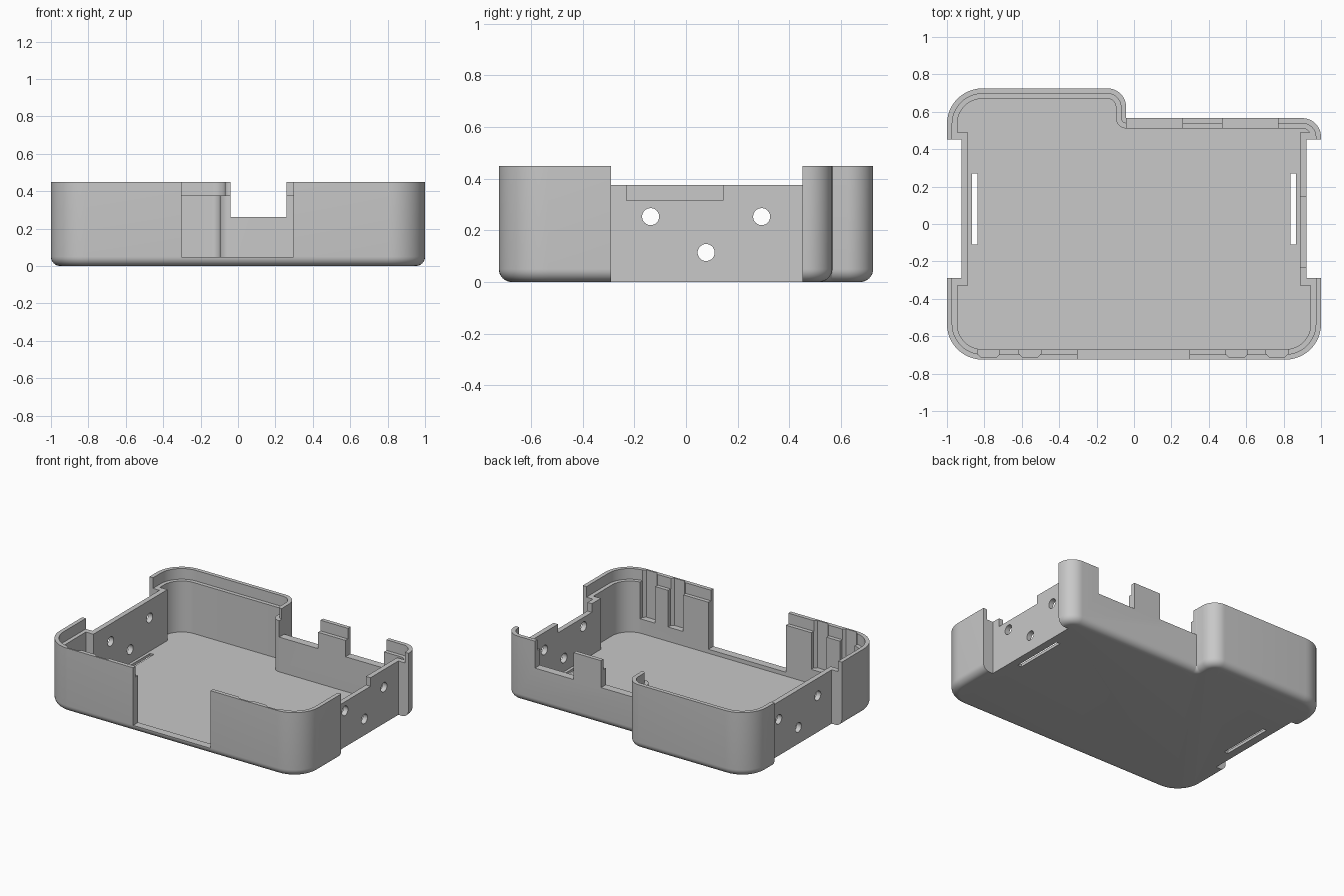
import bpy, bmesh, math
from mathutils import Vector

cube = bpy.data.objects.get("Cube")
if cube:
    bpy.data.objects.remove(cube)

GREY = (0.58, 0.58, 0.58, 1)
grey = bpy.data.materials.new("plain grey")
grey.use_nodes = True
grey.diffuse_color = GREY
grey.node_tree.nodes["Principled BSDF"].inputs["Base Color"].default_value = GREY

# Stepped plan of the tray: corner x, corner y, radius
STEP_X, BACK_Y, END_Y = -0.042, 0.566, 0.725
CORNERS = [(-1, -END_Y, 0.19), (1, -END_Y, 0.19), (1, BACK_Y, 0.1),
           (STEP_X, BACK_Y, 0.002), (STEP_X, END_Y, 0.1), (-1, END_Y, 0.19)]


def outline(inset, steps=12):
    """Rounded plan moved inwards by inset, counter-clockwise."""
    corners = [Vector(c[:2]) for c in CORNERS]
    points = []
    for i, here in enumerate(corners):
        r = CORNERS[i][2]
        a = (here - corners[i - 1]).normalized()
        b = (corners[(i + 1) % len(corners)] - here).normalized()
        turn = 1 if a.cross(b) > 0 else -1
        centre = here + (b - a) * r
        for k in range(steps + 1):
            t = math.pi / 2 * k / steps
            points.append(centre + (r - turn * inset) * (a * math.sin(t) - b * math.cos(t)))
    return points


def loft(name, rings):
    """Skin a list of equal rings of 3D points and cap both ends."""
    bm = bmesh.new()
    loops = [[bm.verts.new(p) for p in ring] for ring in rings]
    for low, high in zip(loops, loops[1:]):
        for i in range(len(low)):
            bm.faces.new((low[i - 1], low[i], high[i], high[i - 1]))
    bm.faces.new(loops[0])
    bm.faces.new(loops[-1])
    bmesh.ops.recalc_face_normals(bm, faces=bm.faces)
    mesh = bpy.data.meshes.new(name)
    bm.to_mesh(mesh)
    bm.free()
    mesh.materials.append(grey)
    obj = bpy.data.objects.new(name, mesh)
    bpy.context.collection.objects.link(obj)
    return obj


def prism(name, plan, z0, z1):
    return loft(name, [[(x, y, z) for x, y in plan] for z in (z0, z1)])


def box(name, x0, x1, y0, y1, z0, z1):
    return prism(name, [(x0, y0), (x1, y0), (x1, y1), (x0, y1)], z0, z1)


def combine(tool, operation="DIFFERENCE"):
    """Apply a boolean to the tray and discard the tool."""
    tool.hide_render = True
    mod = tray.modifiers.new("shape", "BOOLEAN")
    mod.operation, mod.solver, mod.object = operation, "EXACT", tool
    bpy.context.view_layer.objects.active = tray
    bpy.ops.object.modifier_apply(modifier=mod.name)
    bpy.data.objects.remove(tool)


# Shell section: rounded bottom edge, tall outer lip, inner ledge, thin floor
FLOOR, SILL, LEDGE, TOP, ROUND = 0.02, 0.048, 0.376, 0.45, 0.05
section = []
for k in range(9):
    t = math.pi / 2 * k / 8
    section.append((ROUND * (1 - math.sin(t)), ROUND * (1 - math.cos(t))))
section += [(0, TOP), (0.028, TOP), (0.028, LEDGE), (0.055, LEDGE), (0.055, FLOOR)]
tray = loft("tray", [[(p.x, p.y, z) for p in outline(d)] for d, z in section])

# Recessed side walls with floor slots
for side in (-1, 1):
    combine(box("side_wall", side * 0.887, side * 0.96, -0.328, 0.488, 0.01, LEDGE), "UNION")
    combine(box("side_recess", side * 0.922, side * 1.2, -0.29, 0.451, -0.1, 0.6))
    combine(box("floor_slot", side * 0.838, side * 0.867, -0.11, 0.27, -0.1, 0.1))

# Shallow notch in the left wall
combine(box("side_notch", 0.87, 0.95, -0.23, 0.144, 0.316, 0.6))

# Round holes through both side walls
for y, z in ((-0.137, 0.253), (0.293, 0.253), (0.078, 0.114)):
    ring = [(y + 0.033 * math.cos(k * math.pi / 16), z + 0.033 * math.sin(k * math.pi / 16))
            for k in range(32)]
    combine(loft("hole", [[(x, a, b) for a, b in ring] for x in (-1.2, 1.2)]))

# Front opening above a low sill, and back wall cut-outs
combine(box("front_opening", -0.302, 0.296, -0.9, -0.6, SILL, 0.6))
for x0, x1 in ((STEP_X + 0.002, 0.26), (0.472, 0.77)):
    combine(box("back_opening", x0, x1, 0.48, 0.65, 0.262, 0.6))

# Vertical grooves inside the front wall
for x in (-0.777, -0.556, 0.549, 0.765):
    plan = [(x - 0.058, -0.64), (x - 0.058, -0.695), (x - 0.04, -0.713),
            (x + 0.04, -0.713), (x + 0.058, -0.695), (x + 0.058, -0.64)]
    combine(prism("groove", plan, 0.12, 0.6))

bpy.ops.object.select_all(action="DESELECT")
tray.select_set(True)
bpy.context.view_layer.objects.active = tray
bpy.ops.object.shade_smooth_by_angle(angle=math.radians(30))
